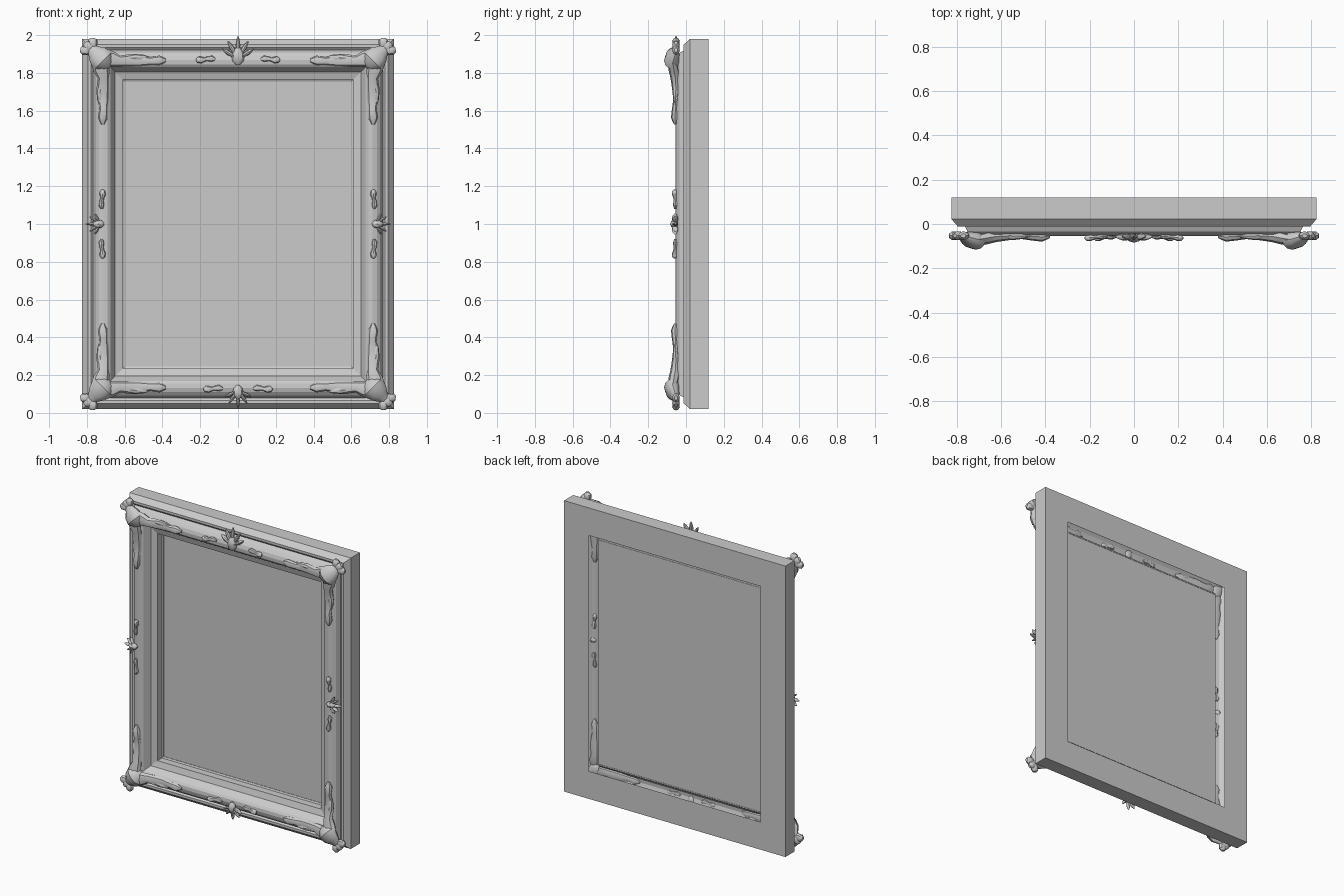
import bpy, bmesh, math
from mathutils import Vector

if "Cube" in bpy.data.objects:
    bpy.data.objects.remove(bpy.data.objects["Cube"])

W, H, ZC = 0.825, 0.98, 1.0      # outer half width, half height, centre height


def finish(name, bm, smooth=None):
    bmesh.ops.recalc_face_normals(bm, faces=bm.faces)
    me = bpy.data.meshes.new(name)
    bm.to_mesh(me)
    bm.free()
    ob = bpy.data.objects.new(name, me)
    bpy.context.collection.objects.link(ob)
    if smooth:
        bpy.ops.object.select_all(action='DESELECT')
        ob.select_set(True)
        bpy.context.view_layer.objects.active = ob
        bpy.ops.object.shade_smooth_by_angle(angle=math.radians(smooth))
    return ob


def loft(bm, pts, fx=1, fz=1, sides=8):
    """Tapering carved body along points (x, y, z, half width, half depth); z is from the centre."""
    ps = [Vector((p[0] * fx, p[1], ZC + p[2] * fz)) for p in pts]
    rings = []
    for i, p in enumerate(ps):
        d = ps[min(i + 1, len(ps) - 1)] - ps[max(i - 1, 0)]
        u = Vector((d.z, 0, -d.x)).normalized()
        ring = []
        for k in range(sides):
            a = 2 * math.pi * k / sides
            ring.append(bm.verts.new(p + u * pts[i][3] * math.cos(a)
                                     + Vector((0, pts[i][4] * math.sin(a), 0))))
        rings.append(ring)
    for a, b in zip(rings, rings[1:]):
        for k in range(sides):
            j = (k + 1) % sides
            bm.faces.new((a[k], a[j], b[j], b[k]))
    bm.faces.new(rings[0])
    bm.faces.new(rings[-1])


def petal(bm, x, y, z, ang, length, w, d, rise=0.0, fx=1, fz=1):
    """Leaf shape starting at x, z and pointing along ang."""
    shape = [(0, .35), (.3, .7), (.6, 1), (.85, .65), (1, .12)]
    loft(bm, [(x + math.cos(ang) * length * t, y + rise * t, z + math.sin(ang) * length * t,
               w * r, d * r) for t, r in shape], fx, fz)


# Moulded frame: open hollow profile of (inset, y), swept round the rectangle
profile = [(.186, .12), (0, .12), (0, .022), (.022, -.003), (.03, -.012), (.046, -.012),
           (.058, -.002), (.072, -.034), (.09, -.048), (.113, -.055), (.135, -.053),
           (.150, -.043), (.175, 0), (.215, .012), (.215, .06), (.225, .065), (.225, .07)]
bm = bmesh.new()
loops = [[bm.verts.new((sx * (W - i), y, ZC + sz * (H - i))) for i, y in profile]
         for sx, sz in ((-1, -1), (1, -1), (1, 1), (-1, 1))]
for c in range(4):
    a, b = loops[c], loops[(c + 1) % 4]
    for k in range(len(profile) - 1):
        bm.faces.new((a[k], b[k], b[k + 1], a[k + 1]))
finish("moulded_frame", bm)

# Picture panel
bm = bmesh.new()
px, pz = W - .215, H - .215
bm.faces.new([bm.verts.new((sx * px, .068, ZC + sz * pz))
              for sx, sz in ((-1, -1), (1, -1), (1, 1), (-1, 1))])
finish("picture_panel", bm)

# Corner carvings: boss, two long leaves and a clover of lobes
arm = [(0, .055, .022), (.06, .042, .030), (.10, .030, .026), (.16, .034, .020),
       (.21, .030, .016), (.26, .021, .018), (.31, .026, .022), (.345, .008, .008)]
for fx, sx in ((1, "right"), (-1, "left")):
    for fz, sz in ((1, "top"), (-1, "bottom")):
        bm = bmesh.new()
        yy = [-.072, -.062, -.056, -.053, -.051, -.056, -.058, -.056]
        zz = [.012, .004, -.006, -.002, -.004, -.006, -.002, -.002]
        loft(bm, [(.725 - t, y, .868 + o, w, d)
                  for (t, w, d), y, o in zip(arm, yy, zz)], fx, fz)
        loft(bm, [(.718 + o, y, .872 - t, w, d)
                  for (t, w, d), y, o in zip(arm, yy, zz)], fx, fz)
        # slender side leaves lying along the long ones
        petal(bm, .66, -.055, .872, math.radians(176), .19, .020, .018, 0, fx, fz)
        petal(bm, .722, -.055, .81, math.radians(-86), .18, .020, .018, 0, fx, fz)
        # rounded boss tapering to the outer corner
        s = math.sqrt(.5)
        loft(bm, [(.722 + t * s, y, .872 + t * s, w, d) for t, y, w, d in
                  ((-.062, -.062, .012, .010), (-.045, -.068, .042, .030),
                   (-.01, -.074, .062, .042), (.03, -.070, .056, .036),
                   (.06, -.060, .036, .022), (.085, -.054, .022, .014))], fx, fz, 12)
        for ang, r in ((5, .058), (45, .048), (85, .058)):
            a = math.radians(ang)
            cx, cz = .765 + r * math.cos(a) * .8, .915 + r * math.sin(a) * .8
            loft(bm, [(cx + t * math.cos(a), -.053, cz + t * math.sin(a), w, w * .8)
                      for t, w in ((-.035, .012), (-.012, .024), (.010, .025),
                                   (.024, .012))], fx, fz)
        finish(f"corner_carving_{sz}_{sx}", bm, 40)


def fan(name, x, z, ang, size, angles):
    """Palmette: pointed leaves spreading from a rounded base."""
    bm = bmesh.new()
    for off in angles:
        length = size * (1 - .18 * abs(off) / 60)
        petal(bm, x, -.062, z, math.radians(ang + off), length, size * .105, .016,
              .010 * math.cos(math.radians(off)))
    c, s = math.cos(math.radians(ang)), math.sin(math.radians(ang))
    loft(bm, [(x + c * size * t, -.062, z + s * size * t, w * size, d) for t, w, d in
              ((-.28, .08, .008), (-.12, .24, .018), (.12, .29, .022),
               (.32, .22, .018), (.5, .06, .006))])
    finish(name, bm, 40)


# Palmettes at the middle of each side
fan("top_palmette", 0, .875, 90, .12, (-58, -30, 0, 30, 58))
fan("bottom_palmette", 0, -.88, -90, .095, (-62, -35, 0, 35, 62))
for f, n in ((1, "right"), (-1, "left")):
    fan(f"{n}_palmette", f * .73, 0, 90 - 90 * f, .078, (-62, -35, 0, 35, 62))

# Small sprigs flanking each palmette
sprig = [(0, .007, .008), (.02, .017, .014), (.04, .013, .010), (.055, .010, .009),
         (.075, .018, .016), (.093, .016, .014), (.102, .006, .006)]
for f, n in ((1, "a"), (-1, "b")):
    for side, start, off in (("top", .12, .872), ("bottom", .08, -.872)):
        bm = bmesh.new()
        loft(bm, [(start + t, -.055 - .08 * t, off + .004 * math.sin(60 * t), w, d)
                  for t, w, d in sprig], f)
        finish(f"{side}_sprig_{n}", bm, 40)
    for g, m in ((1, "right"), (-1, "left")):
        bm = bmesh.new()
        loft(bm, [(.72 + .004 * math.sin(60 * t), -.054 - .06 * t, .08 + t, w * .9, d)
                  for t, w, d in sprig], g, f)
        finish(f"{m}_sprig_{n}", bm, 40)
